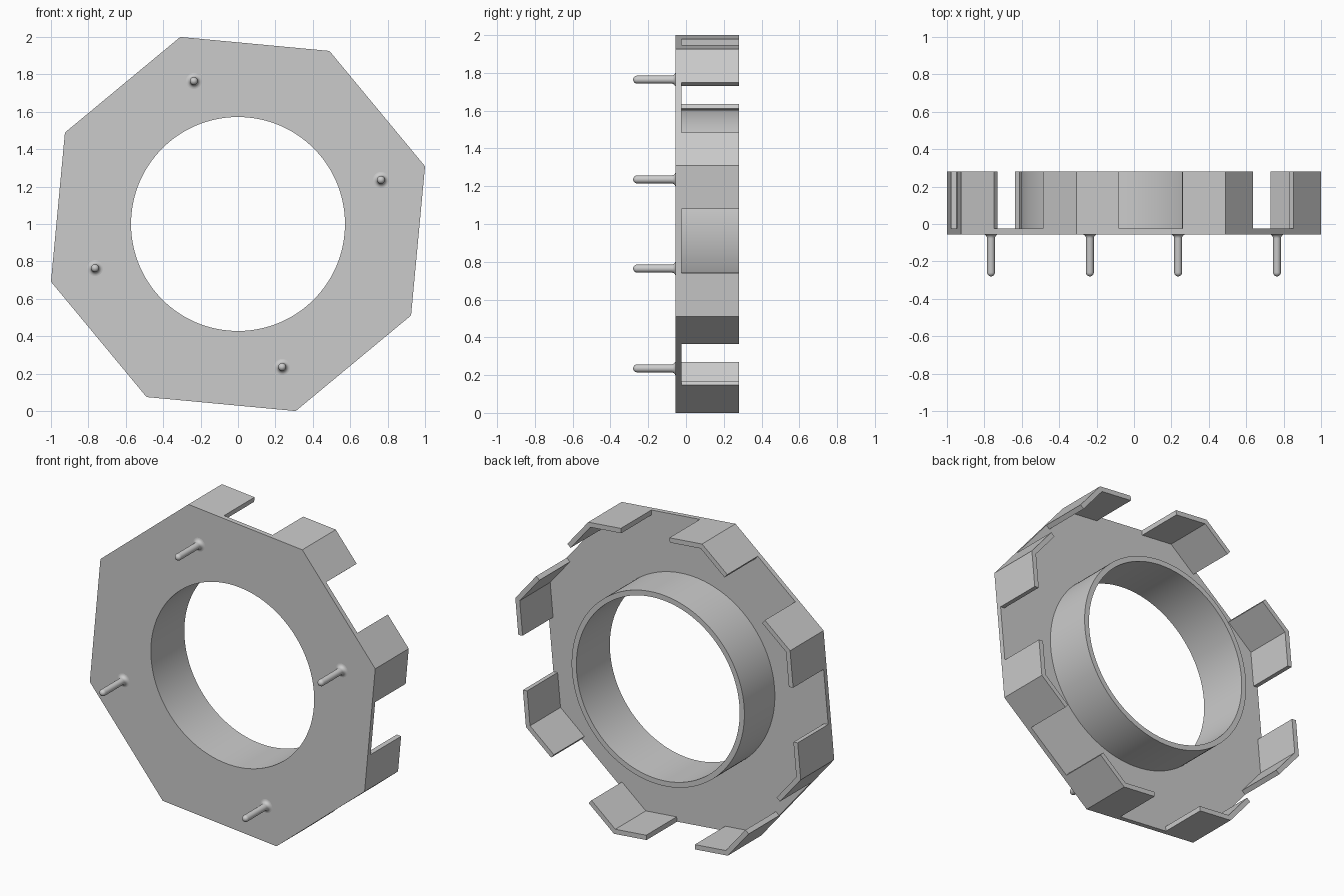
import bpy, bmesh, math
from mathutils import Matrix

if "Cube" in bpy.data.objects:
    bpy.data.objects.remove(bpy.data.objects["Cube"])

TURN = math.radians(17.15)      # angle of the first octagon corner
R = 1.0465                      # octagon corner radius
APOTHEM = R * math.cos(math.pi / 8)
WALL = 0.03
FRONT, FLOOR, BACK = -0.055, -0.025, 0.28
TIP = -0.28

grey = bpy.data.materials.new("light grey")
grey.use_nodes = True
grey.diffuse_color = (0.6, 0.6, 0.6, 1)
grey.node_tree.nodes["Principled BSDF"].inputs["Base Color"].default_value = (0.6, 0.6, 0.6, 1)


def finish(name, bm):
    bmesh.ops.recalc_face_normals(bm, faces=bm.faces)
    mesh = bpy.data.meshes.new(name)
    bm.to_mesh(mesh)
    bm.free()
    obj = bpy.data.objects.new(name, mesh)
    bpy.context.collection.objects.link(obj)
    mesh.materials.append(grey)
    obj.location.z = 1
    return obj


def prism(name, radius, sides, y0, y1, turn=TURN):
    """Regular prism along y."""
    bm = bmesh.new()
    angles = [turn + 2 * math.pi * i / sides for i in range(sides)]
    face = bm.faces.new([bm.verts.new((radius * math.cos(a), y0, radius * math.sin(a))) for a in angles])
    top = bmesh.ops.extrude_face_region(bm, geom=[face])["geom"]
    bmesh.ops.translate(bm, vec=(0, y1 - y0, 0), verts=[g for g in top if isinstance(g, bmesh.types.BMVert)])
    return finish(name, bm)


def select(obj):
    bpy.ops.object.select_all(action='DESELECT')
    obj.select_set(True)
    bpy.context.view_layer.objects.active = obj


def cut(target, tool):
    """Subtract the tool from the target and delete the tool."""
    mod = target.modifiers.new("cut", 'BOOLEAN')
    mod.operation, mod.solver, mod.object = 'DIFFERENCE', 'EXACT', tool
    select(target)
    bpy.ops.object.modifier_apply(modifier=mod.name)
    bpy.data.objects.remove(tool)


# Octagonal housing: hollow behind the front plate, leaving a round collar
housing = prism("housing", R, 8, FRONT, BACK)
pocket = prism("pocket", (APOTHEM - WALL) / math.cos(math.pi / 8), 8, FLOOR, 0.5)
cut(pocket, prism("core", 0.605, 128, -0.5, 0.8))
cut(housing, pocket)
cut(housing, prism("bore", 0.572, 128, -0.5, 0.8))

# Openings in the middle of each wall, leaving corner tabs
bm = bmesh.new()
for i in range(8):
    turn = Matrix.Rotation(-(TURN + math.pi / 8 + i * math.pi / 4), 4, 'Y')
    place = Matrix.Translation((APOTHEM, (FLOOR + 0.5) / 2, 0)) @ Matrix.Diagonal((0.12, 0.5 - FLOOR, 0.342, 1))
    bmesh.ops.create_cube(bm, size=1, matrix=turn @ place)
cut(housing, finish("openings", bm))
select(housing)
bpy.ops.object.shade_smooth_by_angle(angle=math.radians(30))

# Pin profile (radius, y): flared foot, shaft, rounded tip
foot, shaft = 0.022, 0.021
profile = [(foot + shaft - foot * math.sin(a), FRONT - foot * (1 - math.cos(a)))
           for a in [math.pi / 2 * i / 6 for i in range(7)]]
profile += [(shaft * math.cos(a), TIP + shaft * (1 - math.sin(a)))
            for a in [math.pi / 2 * i / 6 for i in range(7)]]
profile[0] = (foot + shaft, FRONT)

# Four pins on the front, a quarter turn apart
for k, label in enumerate(["left", "top", "right", "bottom"]):
    bm = bmesh.new()
    verts = [bm.verts.new((r, y, 0)) for r, y in profile]
    edges = [bm.edges.new(p) for p in zip(verts, verts[1:])]
    bmesh.ops.spin(bm, geom=verts + edges, cent=(0, 0, 0), axis=(0, 1, 0),
                   angle=2 * math.pi, steps=24)
    bmesh.ops.remove_doubles(bm, verts=bm.verts, dist=0.0001)
    a = TURN + k * math.pi / 2
    pin = finish(label + "_pin", bm)
    pin.location = (0.8 * math.cos(a), 0, 1 + 0.8 * math.sin(a))
    select(pin)
    bpy.ops.object.shade_smooth_by_angle(angle=math.radians(40))
